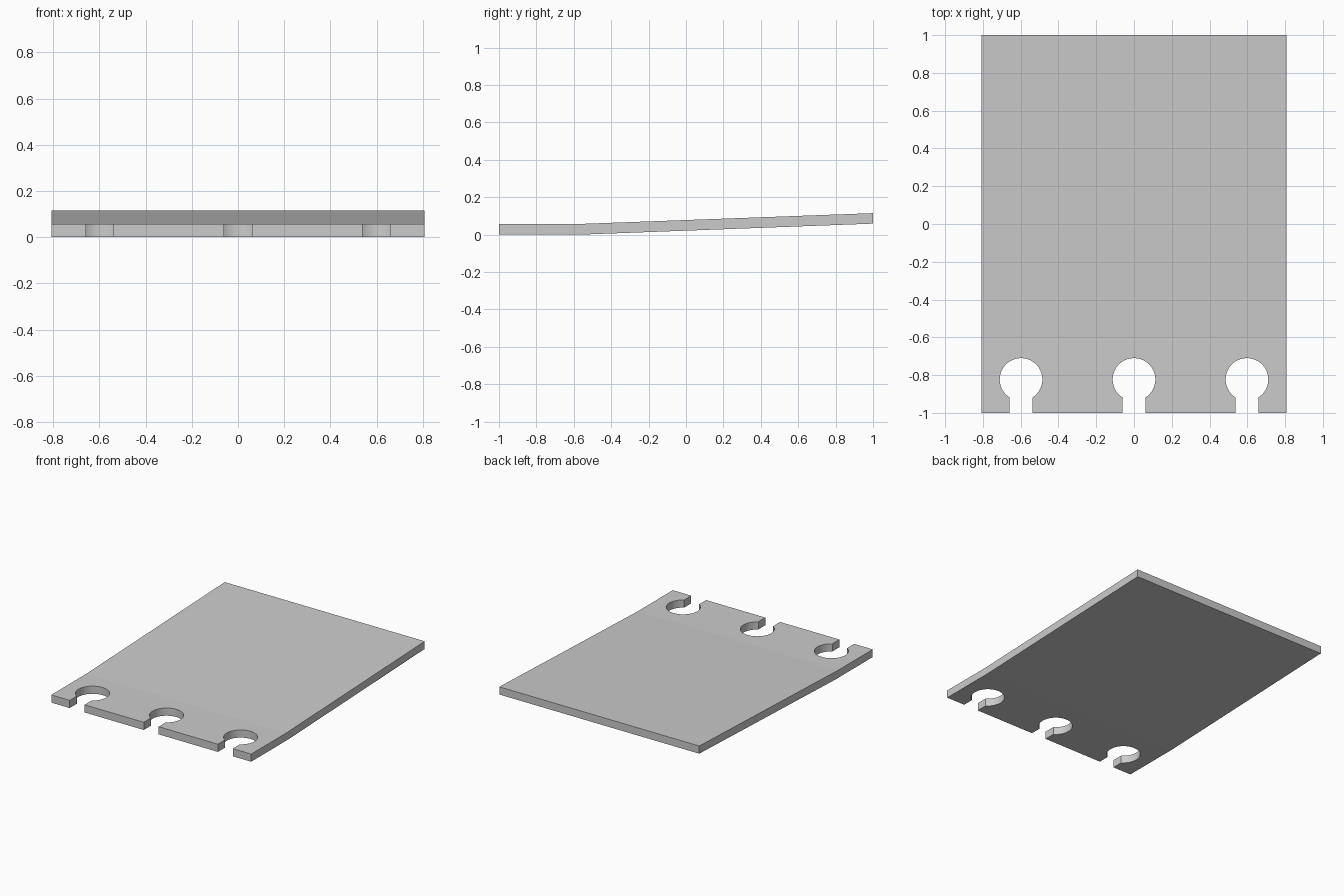
import bpy
import bmesh
from math import asin, cos, sin, pi

cube = bpy.data.objects.get("Cube")
if cube:
    bpy.data.objects.remove(cube, do_unlink=True)

HALF_W = 0.807
THICK = 0.056
RISE = 0.059
BEND_BOTTOM, BEND_TOP = -0.57, -0.6
HOLE_R, SLOT_HALF, HOLE_Y = 0.113, 0.06, -0.823
SPACING = 0.598
SEGMENTS = 36


def keyhole(cx):
    """Outline of one keyhole notch, running from left to right."""
    gap = asin(SLOT_HALF / HOLE_R)
    start, sweep = -pi / 2 - gap, 2 * pi - 2 * gap
    arc = []
    for i in range(SEGMENTS + 1):
        a = start - sweep * i / SEGMENTS
        arc.append((cx + HOLE_R * cos(a), HOLE_Y + HOLE_R * sin(a)))
    return [(cx - SLOT_HALF, -1)] + arc + [(cx + SLOT_HALF, -1)]


# Front edge with three keyhole notches
front = [(-HALF_W, -1)]
for n in (-1, 0, 1):
    front += keyhole(n * SPACING)
front.append((HALF_W, -1))

bm = bmesh.new()


def sheet(z, bend_y):
    """Flat notched strip joined to the rising panel; returns the outer loop."""
    strip = [bm.verts.new((x, y, z)) for x, y in front]
    bend = [bm.verts.new((x, bend_y, z)) for x in (HALF_W, -HALF_W)]
    back = [bm.verts.new((x, 1, z + RISE)) for x in (HALF_W, -HALF_W)]
    bm.faces.new(strip + bend)
    bm.faces.new([bend[1], bend[0], back[0], back[1]])
    return strip + [bend[0], back[0], back[1], bend[1]]


# Lower and upper sheets, closed by side walls
low = sheet(0, BEND_BOTTOM)
high = sheet(THICK, BEND_TOP)
count = len(low)
for i in range(count):
    j = (i + 1) % count
    wall = bm.faces.new((low[i], low[j], high[j], high[i]))
    # Only the round hole walls are smooth
    wall.smooth = wall.calc_area() < THICK * HOLE_R * 0.3
bmesh.ops.recalc_face_normals(bm, faces=bm.faces)

mesh = bpy.data.meshes.new("bent_plate")
bm.to_mesh(mesh)
bm.free()
plate = bpy.data.objects.new("bent_plate", mesh)
bpy.context.collection.objects.link(plate)

# Plain grey finish
grey = bpy.data.materials.new("light_grey")
grey.use_nodes = True
color = (0.6, 0.6, 0.6, 1)
grey.diffuse_color = color
grey.node_tree.nodes["Principled BSDF"].inputs["Base Color"].default_value = color
mesh.materials.append(grey)
